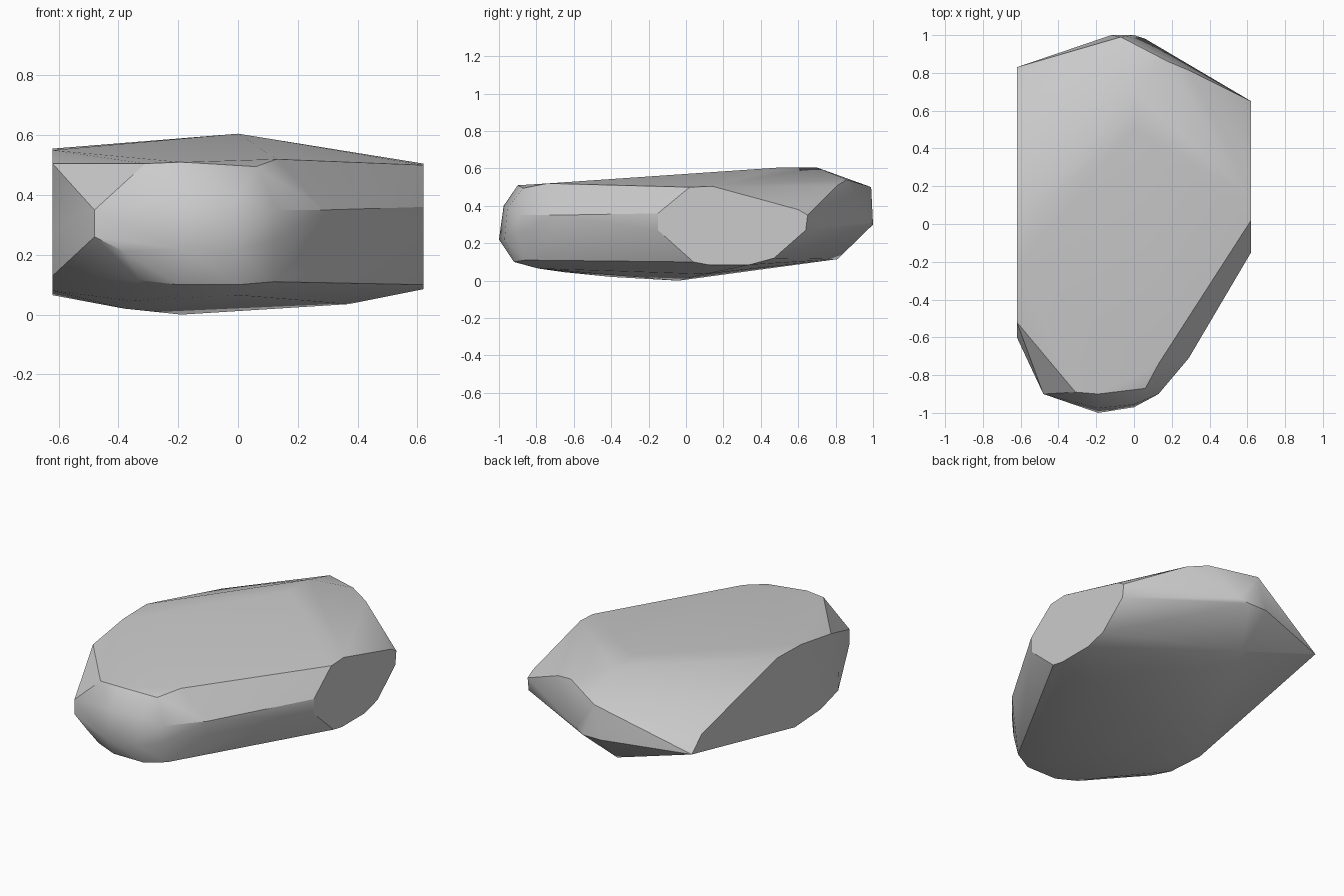
import bpy
import bmesh
import math

# Remove the default object only
default_cube = bpy.data.objects.get("Cube")
if default_cube:
    bpy.data.objects.remove(default_cube, do_unlink=True)

HALF_WIDTH = 0.62


def flat_material(name, colour):
    """Single flat colour for both viewport and render."""
    material = bpy.data.materials.new(name)
    material.use_nodes = True
    material.diffuse_color = colour
    shader = next(n for n in material.node_tree.nodes if n.type == "BSDF_PRINCIPLED")
    shader.inputs["Base Color"].default_value = colour
    shader.inputs["Roughness"].default_value = 0.9
    return material


def cut_side(side, outline):
    """Corners of a flat split face, from its (y, z) outline."""
    return [(side * HALF_WIDTH, y, z) for y, z in outline]


# Flat split faces on the two sides
left_cut = cut_side(1, [
    (-.15, .36), (-.15, .27), (.04, .1), (.12, .085), (.34, .085), (.47, .12),
    (.64, .27), (.65, .35), (.6, .38), (.14, .505), (.02, .5)])
right_cut = cut_side(-1, [
    (.83, .28), (.73, .37), (0, .555), (-.23, .55), (-.52, .505),
    (-.6, .28), (-.59, .13), (-.42, .08), (-.17, .065)])

# Broad crown and its front rim
crown = [(0, .5, .605), (0, .7, .605)]
front_rim = [(-.31, -.89, .505), (-.19, -.9, .51), (.06, -.87, .495), (.13, -.74, .52)]

# Rounded nose, worn edge towards the left cut
nose = [(-.48, -.9, .35), (-.48, -.9, .26), (-.19, -.975, .4), (0, -.955, .39),
        (-.19, -1, .22), (0, -.97, .22), (-.38, -.93, .21),
        (.13, -.9, .35), (.12, -.9, .25), (.29, -.71, .35), (.28, -.71, .26)]
nose_foot = [(-.33, -.88, .115), (-.2, -.92, .1), (0, -.92, .1), (.12, -.86, .11)]

# Tapered back end
back_end = [(-.07, .99, .5), (.18, .86, .54), (.3, .81, .51),
            (-.12, 1, .3), (0, 1, .3), (.06, .98, .32), (-.1, .81, .115)]

# Shallow belly that touches the ground
belly = [(-.19, -.04, 0), (-.38, -.4, .02), (.37, .1, .035),
         (-.35, -.65, .045), (-.2, -.79, .065), (0, -.79, .065)]

# Wrap all parts in one convex stone
bm = bmesh.new()
for part in (left_cut, right_cut, crown, front_rim, nose, nose_foot, back_end, belly):
    for point in part:
        bm.verts.new(point)
hull = bmesh.ops.convex_hull(bm, input=list(bm.verts))
spare = {item for item in hull["geom_interior"] + hull["geom_unused"]
         if isinstance(item, bmesh.types.BMVert)}
bmesh.ops.delete(bm, geom=list(spare), context="VERTS")
bmesh.ops.dissolve_limit(bm, angle_limit=math.radians(1),
                         verts=list(bm.verts), edges=list(bm.edges))
bmesh.ops.recalc_face_normals(bm, faces=list(bm.faces))

mesh = bpy.data.meshes.new("stone")
bm.to_mesh(mesh)
bm.free()
mesh.materials.append(flat_material("stone grey", (.6, .6, .6, 1)))
stone = bpy.data.objects.new("stone", mesh)
bpy.context.collection.objects.link(stone)

# Soft worn surfaces with crisp split edges
bpy.ops.object.select_all(action="DESELECT")
stone.select_set(True)
bpy.context.view_layer.objects.active = stone
bpy.ops.object.shade_smooth_by_angle(angle=math.radians(30))
